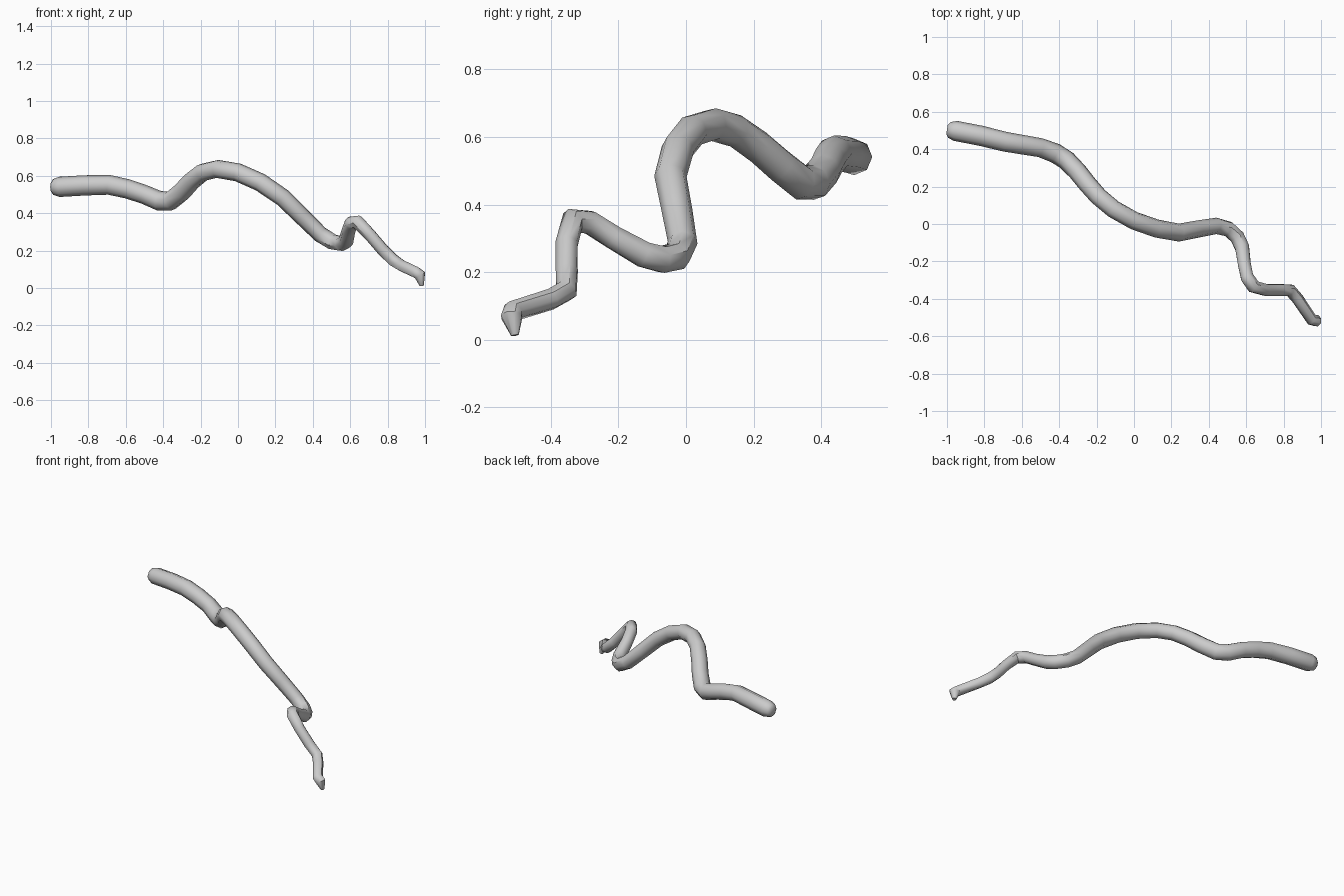
import bpy
import bmesh
from math import cos, sin, pi
from mathutils import Vector

# centreline of the winding body: x, y, z, radius
path = [
    (-1.000, 0.505, 0.540, 0.024), (-0.988, 0.503, 0.540, 0.042),
    (-0.955, 0.498, 0.541, 0.054), (-0.82, 0.472, 0.549, 0.054),
    (-0.69, 0.440, 0.552, 0.053), (-0.59, 0.423, 0.530, 0.052),
    (-0.50, 0.408, 0.500, 0.051), (-0.42, 0.378, 0.466, 0.053),
    (-0.36, 0.340, 0.466, 0.053), (-0.30, 0.278, 0.515, 0.051),
    (-0.25, 0.215, 0.570, 0.050), (-0.19, 0.147, 0.618, 0.049),
    (-0.11, 0.080, 0.637, 0.049), (0.00, 0.018, 0.618, 0.049),
    (0.12, -0.024, 0.565, 0.049), (0.24, -0.046, 0.483, 0.048),
    (0.34, -0.027, 0.385, 0.046), (0.44, -0.010, 0.287, 0.044),
    (0.505, -0.027, 0.247, 0.043), (0.552, -0.070, 0.238, 0.042),
    (0.578, -0.125, 0.252, 0.041), (0.590, -0.215, 0.303, 0.037),
    (0.605, -0.285, 0.347, 0.037), (0.640, -0.335, 0.353, 0.037),
    (0.705, -0.353, 0.285, 0.034), (0.775, -0.353, 0.203, 0.034),
    (0.835, -0.354, 0.146, 0.034), (0.875, -0.400, 0.120, 0.032),
    (0.950, -0.511, 0.085, 0.032), (0.974, -0.516, 0.068, 0.033),
    (0.982, -0.506, 0.013, 0.012),
]
SIDES = 8


def sweep(name, rows, sides):
    """Tube through the path, carrying its frame along without twisting."""
    pts = [Vector(r[:3]) for r in rows]
    bm = bmesh.new()
    rings = []
    normal = Vector((0, 0, 1))
    for i, p in enumerate(pts):
        a = p - pts[max(i - 1, 0)]
        b = pts[min(i + 1, len(pts) - 1)] - p
        tangent = (a.normalized() + b.normalized()).normalized()
        normal = (normal - tangent * normal.dot(tangent)).normalized()
        side = tangent.cross(normal)
        rings.append([bm.verts.new(p + rows[i][3] * (
            cos(2 * pi * k / sides) * normal + sin(2 * pi * k / sides) * side))
            for k in range(sides)])
    for r, s in zip(rings, rings[1:]):
        for k in range(sides):
            j = (k + 1) % sides
            bm.faces.new((r[k], r[j], s[j], s[k]))
    # end caps
    bm.faces.new(rings[0])
    bm.faces.new(rings[-1])
    bmesh.ops.recalc_face_normals(bm, faces=bm.faces)
    mesh = bpy.data.meshes.new(name)
    bm.to_mesh(mesh)
    bm.free()
    ob = bpy.data.objects.new(name, mesh)
    bpy.context.collection.objects.link(ob)
    return ob


body = sweep("winding_body", path, SIDES)
bpy.context.view_layer.objects.active = body
body.select_set(True)
bpy.ops.object.shade_smooth_by_angle(angle=0.8)
